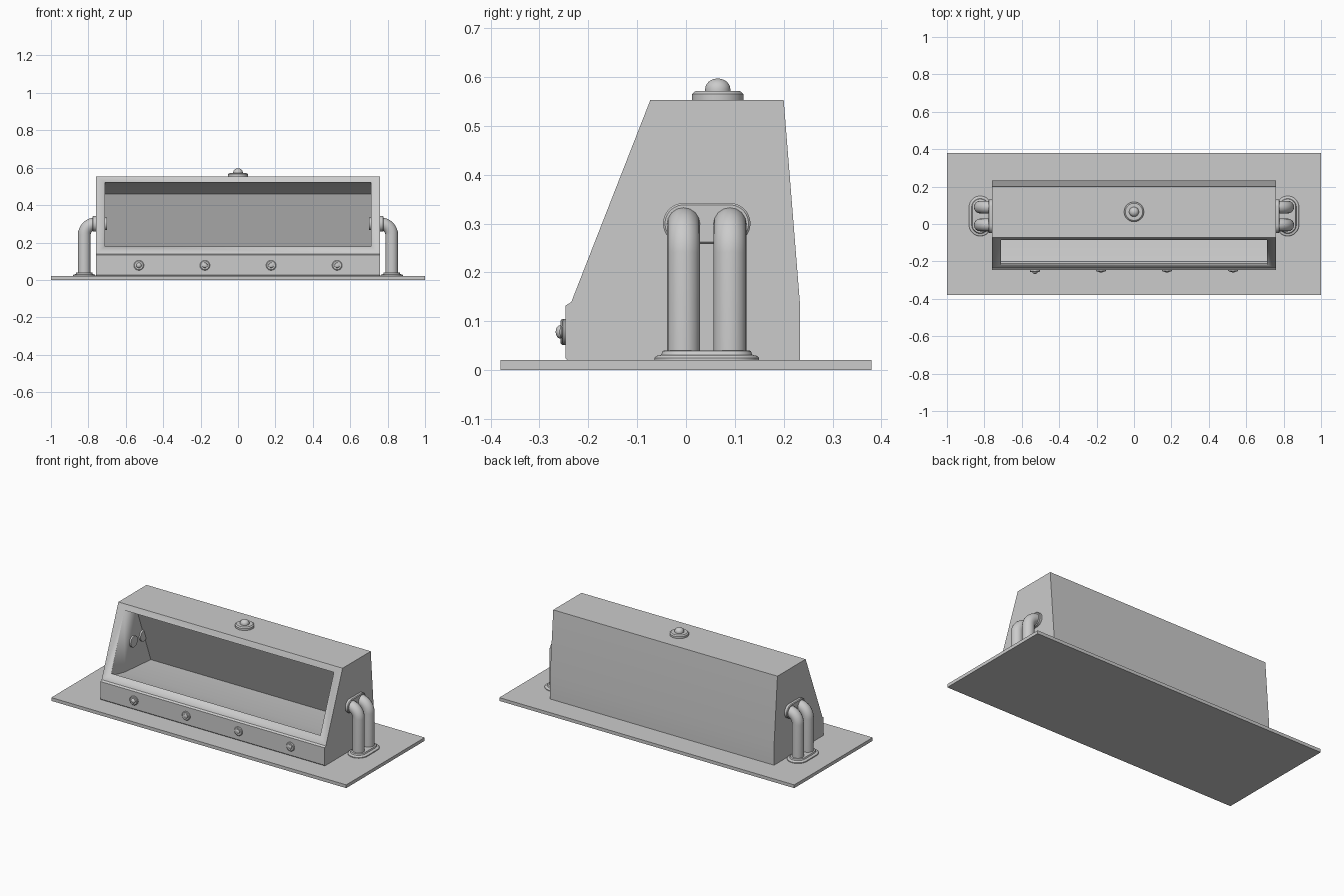
import bpy, bmesh, math
from mathutils import Matrix, Vector

if "Cube" in bpy.data.objects:
    bpy.data.objects.remove(bpy.data.objects["Cube"])


def finish(name, bm, angle=30):
    bmesh.ops.recalc_face_normals(bm, faces=bm.faces)
    me = bpy.data.meshes.new(name)
    bm.to_mesh(me)
    bm.free()
    ob = bpy.data.objects.new(name, me)
    bpy.context.collection.objects.link(ob)
    bpy.ops.object.select_all(action='DESELECT')
    ob.select_set(True)
    bpy.context.view_layer.objects.active = ob
    bpy.ops.object.shade_smooth_by_angle(angle=math.radians(angle))
    return ob


def prism(name, profile, half):
    """Extrude a (y, z) profile along x."""
    bm = bmesh.new()
    face = bm.faces.new([bm.verts.new((-half, y, z)) for y, z in profile])
    ext = bmesh.ops.extrude_face_region(bm, geom=[face])
    verts = [v for v in ext['geom'] if isinstance(v, bmesh.types.BMVert)]
    bmesh.ops.translate(bm, verts=verts, vec=(2 * half, 0, 0))
    return finish(name, bm)


def stack(name, rings, matrix, spread=0.0, n=32):
    """Loft (radius, height) rings; spread stretches each ring into a stadium."""
    bm = bmesh.new()
    loops = []
    for r, h in rings:
        loop = []
        for i in range(n):
            a = 2 * math.pi * (i + 0.5) / n
            y = r * math.sin(a)
            y += math.copysign(spread, y)
            loop.append(bm.verts.new(matrix @ Vector((r * math.cos(a), y, h))))
        loops.append(loop)
    for a, b in zip(loops, loops[1:]):
        for i in range(n):
            j = (i + 1) % n
            bm.faces.new((a[i], a[j], b[j], b[i]))
    bm.faces.new(loops[0])
    bm.faces.new(loops[-1])
    return finish(name, bm)


def dome(r, base, height, steps=6):
    return [(r * math.cos(t), base + height * math.sin(t))
            for t in [i * math.pi / 2 * 0.97 / steps for i in range(steps + 1)]]


# base plate
prism("base_plate", [(-0.38, 0), (0.38, 0), (0.38, 0.02), (-0.38, 0.02)], 1.0)

# housing with a recessed front window
housing = prism("housing", [(-0.243, 0.02), (-0.247, 0.025), (-0.247, 0.132), (-0.235, 0.139),
                            (-0.073, 0.553), (0.20, 0.553), (0.233, 0.14), (0.233, 0.02)], 0.76)
cutter = prism("window_cutter", [(-0.32, 0.18), (-0.21, 0.18), (-0.20, 0.165), (-0.08, 0.14),
                                 (0.17, 0.12), (0.04, 0.46), (-0.075, 0.52), (-0.32, 0.52)], 0.71)
mod = housing.modifiers.new("window", 'BOOLEAN')
mod.object = cutter
mod.operation = 'DIFFERENCE'
mod.solver = 'EXACT'
bpy.context.view_layer.objects.active = housing
bpy.ops.object.modifier_apply(modifier=mod.name)
bpy.data.objects.remove(cutter, do_unlink=True)

# paired side pipes with wall and floor flanges
PIPE_X, PIPE_Z, BEND, PIPE_R = 0.822, 0.30, 0.06, 0.034
MID_Y, SPREAD = 0.0425, 0.0475
for side, s in (("left", -1), ("right", 1)):
    for label, y in (("front", MID_Y - SPREAD), ("back", MID_Y + SPREAD)):
        pts = [(0.70, PIPE_Z)]
        for i in range(9):
            a = math.pi / 2 * (1 - i / 8)
            pts.append((PIPE_X - BEND + BEND * math.cos(a), PIPE_Z - BEND + BEND * math.sin(a)))
        pts.append((PIPE_X, 0.025))
        cu = bpy.data.curves.new(f"{side}_{label}_pipe", 'CURVE')
        cu.dimensions = '3D'
        cu.bevel_depth = PIPE_R
        cu.bevel_resolution = 6
        cu.use_fill_caps = True
        sp = cu.splines.new('POLY')
        sp.points.add(len(pts) - 1)
        for p, (x, z) in zip(sp.points, pts):
            p.co = (s * x, y, z, 1)
        sp.use_smooth = True
        bpy.context.collection.objects.link(bpy.data.objects.new(cu.name, cu))
    stack(f"{side}_floor_flange",
          [(0.06, 0.018), (0.06, 0.025), (0.056, 0.029), (0.046, 0.031), (0.043, 0.039), (0.040, 0.040)],
          Matrix.Translation((s * PIPE_X, MID_Y, 0)), SPREAD)
    stack(f"{side}_wall_flange", [(0.042, -0.005), (0.042, 0.014), (0.038, 0.018)],
          Matrix.Translation((s * 0.76, MID_Y, PIPE_Z)) @ Matrix.Rotation(s * math.pi / 2, 4, 'Y'), SPREAD)

# roof knob on a chamfered collar
spot = Matrix.Translation((0, 0.065, 0.553))
stack("roof_collar", [(0.053, -0.003), (0.053, 0.012), (0.046, 0.018)], spot)
stack("roof_knob", [(0.026, 0.015)] + dome(0.026, 0.022, 0.022), spot)

# row of front bolts; the left one stands out further
for i, x in enumerate((-0.53, -0.177, 0.177, 0.53)):
    m = Matrix.Translation((x, -0.247, 0.078)) @ Matrix.Rotation(math.pi / 2, 4, 'X')
    d = 0.010 if i == 0 else 0.006
    stack(f"bolt_washer_{i + 1}", [(0.027, -0.003), (0.027, d - 0.003), (0.023, d)], m, n=24)
    stack(f"bolt_head_{i + 1}", [(0.014, d - 0.002)] + dome(0.014, d, d, 4), m, n=24)
